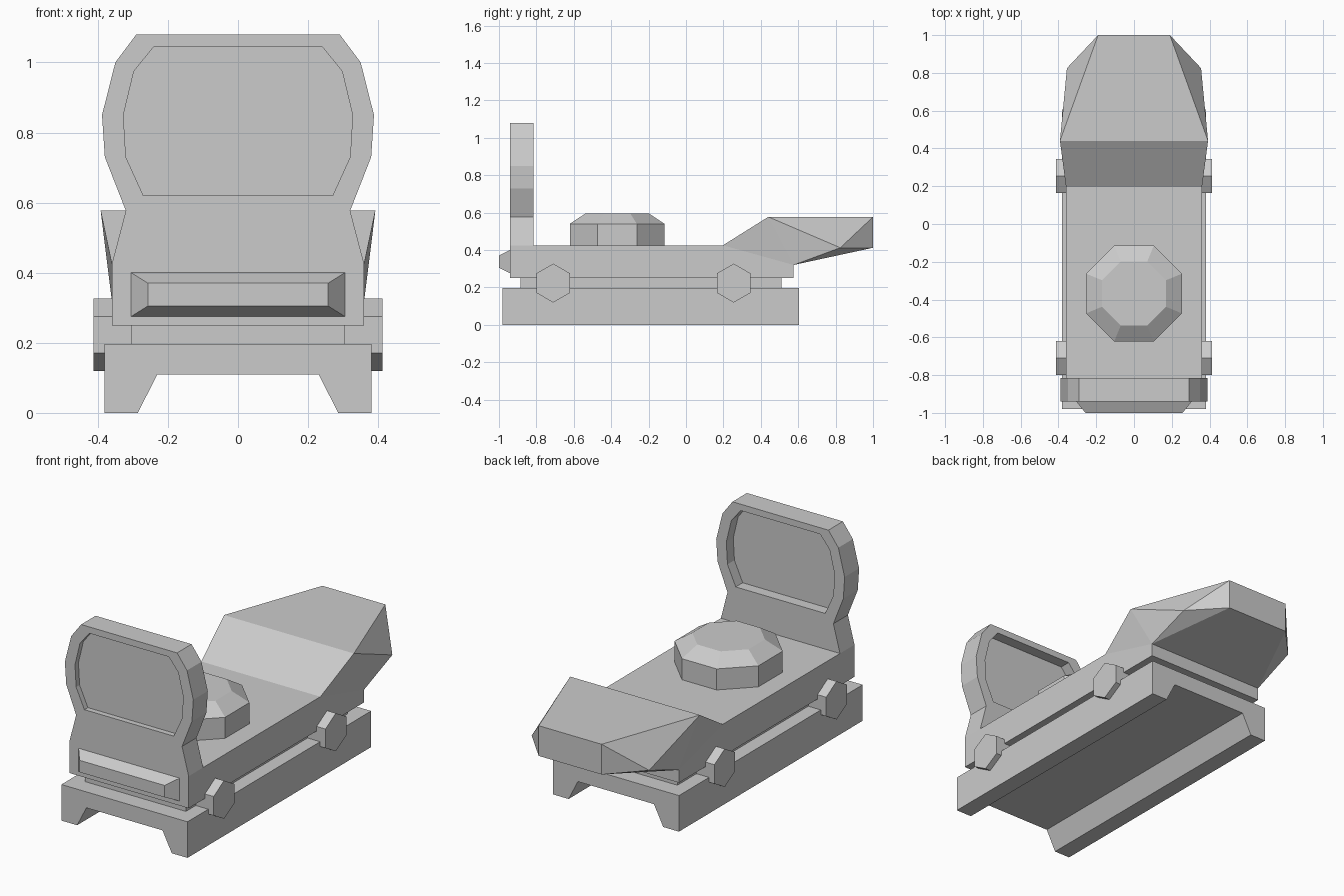
import bpy, bmesh, math
from mathutils import Matrix

cube = bpy.data.objects.get("Cube")
if cube:
    bpy.data.objects.remove(cube, do_unlink=True)

GREY = (0.6, 0.6, 0.6, 1.0)
grey = bpy.data.materials.new("plain grey")
grey.use_nodes = True
grey.diffuse_color = GREY
grey.node_tree.nodes["Principled BSDF"].inputs["Base Color"].default_value = GREY


def finish(name, bm):
    bmesh.ops.recalc_face_normals(bm, faces=bm.faces)
    mesh = bpy.data.meshes.new(name)
    bm.to_mesh(mesh)
    bm.free()
    mesh.materials.append(grey)
    obj = bpy.data.objects.new(name, mesh)
    bpy.context.collection.objects.link(obj)
    return obj


def mirrored(half):
    """Close a right-hand outline with its mirror image."""
    return half + [(-x, z) for x, z in reversed(half)]


def prism(name, outline, y0, y1):
    """Extrude an x-z outline along y."""
    bm = bmesh.new()
    face = bm.faces.new([bm.verts.new((x, y0, z)) for x, z in outline])
    new = bmesh.ops.extrude_face_region(bm, geom=[face])["geom"]
    verts = [v for v in new if isinstance(v, bmesh.types.BMVert)]
    bmesh.ops.translate(bm, verts=verts, vec=(0, y1 - y0, 0))
    return finish(name, bm)


def block(name, half_width, y0, y1, z0, z1):
    return prism(name, mirrored([(half_width, z0), (half_width, z1)]), y0, y1)


def hull(name, half_points):
    """Convex solid from points mirrored across x = 0."""
    bm = bmesh.new()
    for x, y, z in half_points:
        bm.verts.new((x, y, z))
        bm.verts.new((-x, y, z))
    bmesh.ops.convex_hull(bm, input=bm.verts[:])
    bmesh.ops.dissolve_limit(bm, angle_limit=0.01, verts=bm.verts[:], edges=bm.edges[:])
    return finish(name, bm)


def ring(name, outer, inner, y0, y1):
    """Frame between two outlines with matching point counts."""
    bm = bmesh.new()
    loops = [[bm.verts.new((x, y, z)) for x, z in line]
             for line, y in ((outer, y0), (inner, y0), (inner, y1), (outer, y1))]
    n = len(outer)
    for k in range(4):
        a, b = loops[k], loops[(k + 1) % 4]
        for i in range(n):
            j = (i + 1) % n
            bm.faces.new((a[i], a[j], b[j], b[i]))
    return finish(name, bm)


def cone(name, sides, r0, r1, depth, matrix):
    bm = bmesh.new()
    bmesh.ops.create_cone(bm, cap_ends=True, segments=sides, radius1=r0,
                          radius2=r1, depth=depth, matrix=matrix)
    return finish(name, bm)


# Mounting base with a trapezoid channel underneath
prism("mount_base", mirrored([(0.23, 0.11), (0.286, 0), (0.381, 0), (0.381, 0.197)]),
      -0.98, 0.605)

# Spacer and main body
block("spacer", 0.305, -0.885, 0.51, 0.19, 0.255)
block("body", 0.36, -0.94, 0.575, 0.25, 0.425)

# Flared rear hood
hull("rear_hood", [(0.36, 0.197, 0.425), (0.392, 0.44, 0.577), (0.19, 1.0, 0.577),
                   (0.19, 1.0, 0.412), (0.355, 0.825, 0.412), (0.36, 0.575, 0.32)])

# Window: neck, frame and recessed pane
FRONT, BACK = -0.94, -0.815
prism("window_neck", mirrored([(0.36, 0.25), (0.36, 0.425), (0.32, 0.577)]), FRONT, BACK)
opening = mirrored([(0.27, 0.62), (0.32, 0.73), (0.327, 0.85), (0.297, 0.975), (0.24, 1.045)])
frame = mirrored([(0.32, 0.577), (0.38, 0.73), (0.388, 0.85), (0.35, 1.0), (0.29, 1.08)])
ring("window_frame", frame, opening, FRONT, BACK)
prism("window_pane", opening, -0.91, -0.875)

# Raised bevelled plate on the front
hull("front_plate", [(0.305, FRONT, 0.275), (0.305, FRONT, 0.4),
                     (0.257, -1.0, 0.305), (0.257, -1.0, 0.37)])

# Octagonal dial with a bevelled top
octagon = Matrix.Rotation(math.pi / 8, 4, "Z")
for name, r0, r1, z0, z1 in (("dial_side", 0.274, 0.274, 0.42, 0.54),
                             ("dial_top", 0.274, 0.184, 0.54, 0.595)):
    cone(name, 8, r0, r1, z1 - z0, Matrix.Translation((0, -0.368, (z0 + z1) / 2)) @ octagon)

# Hexagonal clamp bolts on both sides
for side, label in ((1, "left"), (-1, "right")):
    for y, end in ((-0.71, "front"), (0.255, "rear")):
        turn = Matrix.Rotation(math.pi / 2, 4, "Y") @ Matrix.Rotation(math.pi / 2, 4, "Z")
        cone(f"{end}_{label}_bolt", 6, 0.104, 0.104, 0.113,
             Matrix.Translation((side * 0.3565, y, 0.223)) @ turn)
